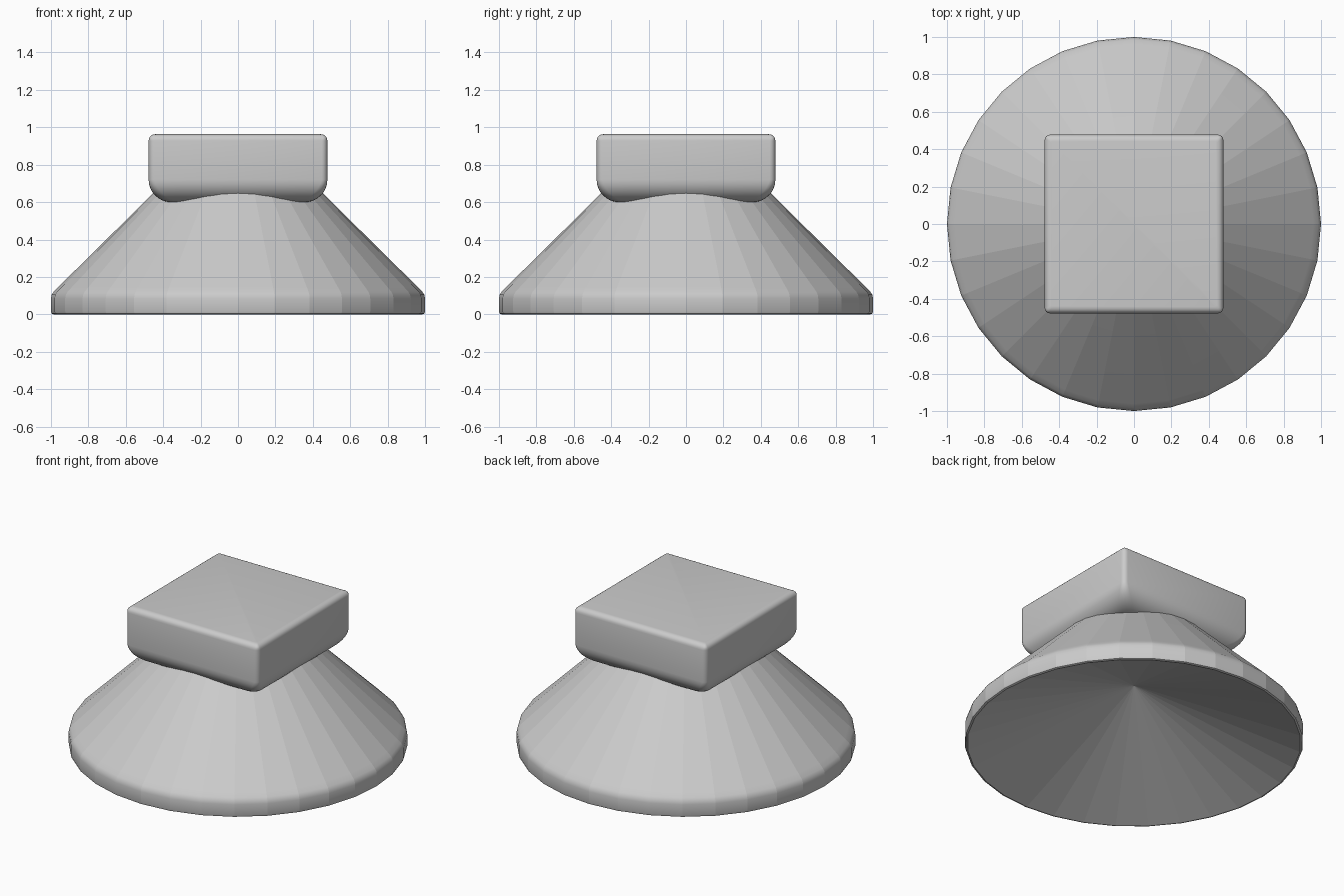
import bpy, bmesh, math

if "Cube" in bpy.data.objects:
    bpy.data.objects.remove(bpy.data.objects["Cube"])

SIDES = 32


def make_object(name, bm, angle):
    bmesh.ops.recalc_face_normals(bm, faces=bm.faces)
    mesh = bpy.data.meshes.new(name)
    bm.to_mesh(mesh)
    bm.free()
    obj = bpy.data.objects.new(name, mesh)
    bpy.context.collection.objects.link(obj)
    bpy.ops.object.select_all(action='DESELECT')
    obj.select_set(True)
    bpy.context.view_layer.objects.active = obj
    bpy.ops.object.shade_smooth_by_angle(angle=math.radians(angle))
    return obj


def loft(bm, rings):
    edges = []
    for a, b in zip(rings, rings[1:]):
        n = len(a)
        for i in range(n):
            j = (i + 1) % n
            bm.faces.new((a[i], a[j], b[j], b[i]))
            edges.append(bm.edges.get((a[i], b[i])))
    return edges


# Flared base: faceted cone with a rounded rim and a hollow conical underside
profile = [(0.985, 0), (0.996, 0.004), (1, 0.015), (1, 0.085), (0.996, 0.105),
           (0.985, 0.122), (0.96, 0.147), (0.40, 0.70)]
bm = bmesh.new()
rings = []
for r, z in profile:
    rings.append([bm.verts.new((r * math.cos(2 * math.pi * i / SIDES),
                                r * math.sin(2 * math.pi * i / SIDES), z))
                  for i in range(SIDES)])
for e in loft(bm, rings):
    e.smooth = False
bm.faces.new(rings[-1])
apex = bm.verts.new((0, 0, 0.39))
for i in range(SIDES):
    bm.faces.new((rings[0][i], rings[0][(i + 1) % SIDES], apex)).smooth = False
base = make_object("flared_base", bm, 30)
# keep the flat facets around the cone
for e in base.data.edges:
    a, b = (base.data.vertices[v].co for v in e.vertices)
    if abs(a.xy.length - b.xy.length) > 1e-4 or abs(a.xy.length - 1) < 1e-4:
        if (a.xy.length < 1e-6 or b.xy.length < 1e-6
                or a.xy.normalized().dot(b.xy.normalized()) > 0.9999):
            e.use_edge_sharp = True


# Square block: small rounding on top, larger rounding underneath
def square_ring(bm, half, radius, z, steps=4):
    ring = []
    for q in range(4):
        mid = math.pi / 4 + q * math.pi / 2
        cx = math.copysign(half - radius, math.cos(mid))
        cy = math.copysign(half - radius, math.sin(mid))
        for k in range(steps + 1):
            t = q * math.pi / 2 + k * math.pi / 2 / steps
            ring.append(bm.verts.new((cx + radius * math.cos(t),
                                      cy + radius * math.sin(t), z)))
    return ring


HALF, BOTTOM, TOP, R_LOW, R_TOP = 0.478, 0.60, 0.963, 0.12, 0.035
bm = bmesh.new()
rings = []
for k in range(9):
    t = k / 8 * math.pi / 2
    rings.append(square_ring(bm, HALF - R_LOW * (1 - math.sin(t)),
                             0.03 + 0.03 * math.cos(t),
                             BOTTOM + R_LOW * (1 - math.cos(t))))
for k in range(6):
    t = k / 5 * math.pi / 2
    rings.append(square_ring(bm, HALF - R_TOP * (1 - math.cos(t)),
                             0.03 - 0.02 * math.sin(t),
                             TOP - R_TOP * (1 - math.sin(t))))
loft(bm, rings)
bm.faces.new(rings[0])
bm.faces.new(rings[-1])
make_object("square_block", bm, 40)
